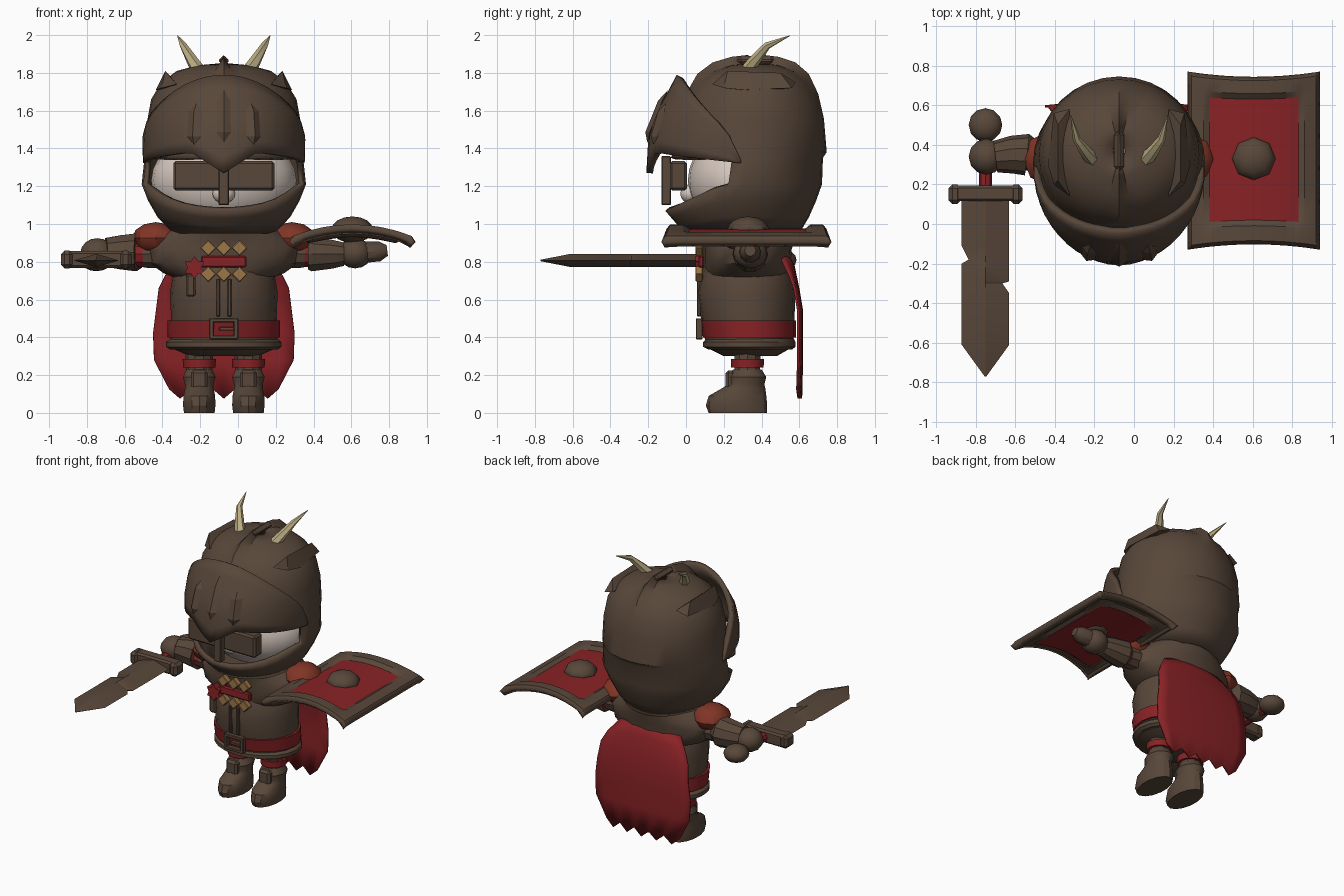
import bpy, bmesh, math
from mathutils import Vector, Matrix

CX = -0.075  # body centre line


def material(name, rgb):
    m = bpy.data.materials.new(name)
    m.diffuse_color = (*rgb, 1)
    return m


BROWN = material("worn_brown", (0.098, 0.063, 0.042))
RED = material("cloth_red", (0.25, 0.016, 0.019))
RUST = material("rust_red", (0.22, 0.036, 0.019))
GOLD = material("old_gold", (0.33, 0.18, 0.065))
BONE = material("bone", (0.50, 0.42, 0.23))
SKIN = material("pale_skin", (0.68, 0.58, 0.52))


def finish(name, bm, *mats, angle=32, solid=0):
    bmesh.ops.recalc_face_normals(bm, faces=bm.faces)
    me = bpy.data.meshes.new(name)
    bm.to_mesh(me)
    bm.free()
    for m in mats:
        me.materials.append(m)
    for p in me.polygons:
        p.use_smooth = True
    me.set_sharp_from_angle(angle=math.radians(angle))
    ob = bpy.data.objects.new(name, me)
    bpy.context.collection.objects.link(ob)
    if solid:
        mod = ob.modifiers.new("thickness", "SOLIDIFY")
        mod.thickness, mod.offset = solid, -1
    return ob


def loft(name, rings, mat, closed=True, caps=True, solid=0, keep=None, mats=None, pick=None):
    """Skin a list of point rings (or open rows)."""
    bm = bmesh.new()
    vs = [[bm.verts.new(p) for p in r] for r in rings]
    n = len(vs[0])
    for i in range(len(vs) - 1):
        for j in range(n if closed else n - 1):
            if keep and not keep(i, j):
                continue
            k = (j + 1) % n
            f = bm.faces.new((vs[i][j], vs[i][k], vs[i + 1][k], vs[i + 1][j]))
            if pick:
                f.material_index = pick(f.calc_center_median())
    if caps and closed:
        bm.faces.new(vs[0])
        bm.faces.new(vs[-1])
    return finish(name, bm, *(mats or [mat]), solid=solid)


def oval(name, rows, mat, x=CX, n=16):
    """Stack of ovals: (z, half width, y front, y back)."""
    rings = []
    for z, rx, y0, y1 in rows:
        rings.append([(x + rx * math.sin(a), (y0 + y1) / 2 - (y1 - y0) / 2 * math.cos(a), z)
                      for a in (2 * math.pi * k / n for k in range(n))])
    return loft(name, rings, mat)


def tube(name, pts, mat, n=10):
    """Round sections (x, y, z, radius) along a path."""
    rings = []
    for i, p in enumerate(pts):
        d = Vector(pts[min(i + 1, len(pts) - 1)][:3]) - Vector(pts[max(i - 1, 0)][:3])
        s = d.cross(Vector((0, 0, 1)) if abs(d.z) < 0.9 * d.length else Vector((0, 1, 0))).normalized()
        t = s.cross(d).normalized()
        rings.append([Vector(p[:3]) + p[3] * (s * math.cos(a) + t * math.sin(a))
                      for a in (2 * math.pi * k / n for k in range(n))])
    return loft(name, rings, mat)


def ball(name, c, r, mat, u=12, v=8):
    bm = bmesh.new()
    bmesh.ops.create_uvsphere(bm, u_segments=u, v_segments=v, radius=1,
                              matrix=Matrix.Translation(c) @ Matrix.Diagonal((*r, 1)))
    return finish(name, bm, mat, angle=40)


def box(name, c, s, mat, bevel=0.01, turn=0):
    bm = bmesh.new()
    bmesh.ops.create_cube(bm, size=1, matrix=Matrix.Translation(c) @ Matrix.Rotation(turn, 4, 'Y')
                          @ Matrix.Diagonal((*s, 1)))
    if bevel:
        bmesh.ops.bevel(bm, geom=bm.edges[:], offset=bevel, segments=1, affect='EDGES')
    return finish(name, bm, mat, angle=25)


def hull(name, pts, mat):
    bm = bmesh.new()
    for p in pts:
        bm.verts.new(p)
    bmesh.ops.convex_hull(bm, input=bm.verts[:])
    return finish(name, bm, mat, angle=20)


def lerp(table, t):
    for a, b in zip(table, table[1:]):
        if t <= b[0]:
            f = max(0, (t - a[0]) / (b[0] - a[0]))
            return [p + (q - p) * f for p, q in zip(a, b)]
    return table[-1]


# Helmet: skull, back and chin guard in one shell with a face opening
SKULL = [(0.95, 0.27, 0.0, 0.60), (1.0, 0.32, -0.05, 0.63), (1.07, 0.38, -0.11, 0.67),
         (1.21, 0.435, -0.11, 0.72), (1.35, 0.42, -0.08, 0.725), (1.38, 0.415, -0.07, 0.745),
         (1.55, 0.405, -0.03, 0.73), (1.66, 0.385, 0.0, 0.70), (1.75, 0.33, 0.06, 0.65),
         (1.81, 0.25, 0.14, 0.58), (1.84, 0.14, 0.24, 0.49), (1.85, 0.03, 0.33, 0.41)]
N = 32
rows = [[] for _ in range(12)]
for k in range(N):
    a = 2 * math.pi * k / N
    lip = min(1.21, 1.07 + 0.19 * (1 - math.cos(a)))
    heights = [0.95 + (lip - 0.95) * t / 3 for t in range(4)] + [r[0] for r in SKULL[4:]]
    for row, h in zip(rows, heights):
        z, rx, y0, y1 = lerp(SKULL, h)
        crest = 0.045 * min(1, max(0, (h - 1.5) / 0.25)) if k % (N // 2) == 0 else 0
        row.append((CX + rx * math.sin(a), (y0 + y1) / 2 - (y1 - y0) / 2 * math.cos(a), z + crest))
loft("helmet", rows, BROWN, solid=0.03, caps=False,
     keep=lambda i, j: not (i == 3 and (j < 7 or j >= N - 7)))
box("helmet_crown", (CX, 0.37, 1.865), (0.05, 0.2, 0.05), BROWN, 0.02)

# Raised visor hinged at the temples
VISOR = [(1.27, 0.425, -0.21), (1.45, 0.435, -0.20), (1.58, 0.42, -0.165), (1.78, 0.34, -0.05)]
LOWER = [(0, 1.27), (24, 1.38), (60, 1.35), (92, 1.32)]


def visor_point(a, z, out=0):
    _, rx, yf = lerp(VISOR, z)
    return (CX + (rx + out) * math.sin(a), 0.29 - (0.29 - yf + out) * math.cos(a), z)


cols = []
for k in range(-12, 13):
    a = math.radians(k * 7.5)
    lo = lerp(LOWER, abs(k * 7.5))[1]
    hi = 1.34 + 0.45 * max(0, math.cos(a)) ** 0.6
    cols.append([visor_point(a, lo + (hi - lo) * t / 6) for t in range(7)])
loft("visor", cols, BROWN, closed=False, solid=0.035)

# Breathing ridges on the visor
for s, z0, z1 in ((-1, 1.42, 1.64), (0, 1.43, 1.71), (1, 1.42, 1.64)):
    c, w, m = s * 0.37, 0.09, (z1 - z0) / 5
    pts = [visor_point(c + u * w, z, o) for u, z, o in
           ((0, z0, 0.004), (-1, z0 + m, 0.004), (1, z0 + m, 0.004), (-1, z1 - m, 0.004),
            (1, z1 - m, 0.004), (0, z1, 0.004), (0, z0 + m, 0.025), (0, z1 - m, 0.025))]
    hull("visor_ridge", pts, BROWN)

# Face, eye mask and nose guard
ball("face", (CX, 0.30, 1.23), (0.385, 0.29, 0.27), SKIN, 24, 14)
ball("nose", (CX, 0.02, 1.16), (0.06, 0.05, 0.05), SKIN)
box("eye_mask", (CX, -0.04, 1.255), (0.535, 0.09, 0.155), BROWN, 0.012)
box("nose_guard", (CX, -0.105, 1.23), (0.055, 0.05, 0.26), BROWN, 0.005)

# Paired parts
for s in (-1, 1):
    def X(d):
        return CX + s * d
    tube("horn", [(X(0.12), 0.31, 1.79, 0.04), (X(0.165), 0.36, 1.86, 0.032),
                  (X(0.215), 0.43, 1.945, 0.02), (X(0.245), 0.55, 1.997, 0.002)], BONE, 6)
    hull("helmet_fin", [(X(0.25), 0.14, 1.74), (X(0.31), 0.22, 1.81), (X(0.33), 0.20, 1.72),
                        (X(0.31), 0.50, 1.80), (X(0.36), 0.30, 1.71), (X(0.25), 0.58, 1.75),
                        (X(0.33), 0.56, 1.72), (X(0.25), 0.36, 1.70)], BROWN)
    ball("shoulder_pad", (X(0.36), 0.33, 0.925), (0.125, 0.135, 0.085), RUST, 8, 6)
    tube("sleeve", [(X(0.30), 0.34, 0.85, 0.09), (X(0.43), 0.34, 0.84, 0.075)], BROWN)
    tube("cuff", [(X(0.41), 0.34, 0.84, 0.07), (X(0.47), 0.34, 0.84, 0.07)], RED)
    # Legs and boots
    lx = X(0.13)
    tube("leg", [(lx, 0.325, 0.20, 0.07), (lx, 0.325, 0.38, 0.075)], BROWN)
    tube("knee_band", [(lx, 0.325, 0.24, 0.086), (lx, 0.325, 0.285, 0.088)], RED, 12)
    oval("boot", [(0, 0.083, 0.12, 0.43), (0.04, 0.088, 0.105, 0.43), (0.09, 0.086, 0.12, 0.425),
                  (0.13, 0.078, 0.19, 0.42), (0.15, 0.078, 0.22, 0.415), (0.19, 0.088, 0.22, 0.425),
                  (0.23, 0.07, 0.25, 0.40)], BROWN, lx, 14)
    box("shin_plate", (lx, 0.235, 0.175), (0.09, 0.05, 0.10), BROWN, 0.015)

# Torso, belt and chest
oval("tunic", [(0.30, 0.18, 0.20, 0.48), (0.34, 0.27, 0.12, 0.55), (0.39, 0.285, 0.10, 0.57),
               (0.52, 0.28, 0.075, 0.575), (0.64, 0.285, 0.06, 0.58), (0.72, 0.27, 0.075, 0.57),
               (0.85, 0.22, 0.12, 0.52)], BROWN, n=20)
oval("tunic_hem", [(0.335, 0.285, 0.12, 0.56), (0.35, 0.305, 0.09, 0.58), (0.375, 0.305, 0.09, 0.58),
                   (0.395, 0.28, 0.11, 0.57)], BROWN, n=20)
oval("belt", [(0.40, 0.297, 0.09, 0.583), (0.49, 0.297, 0.07, 0.583)], RED, n=20)
oval("mantle", [(0.70, 0.22, 0.10, 0.53), (0.74, 0.32, 0.10, 0.55), (0.79, 0.39, 0.09, 0.555),
                (0.87, 0.41, 0.09, 0.56), (0.92, 0.36, 0.08, 0.58), (0.99, 0.26, 0.05, 0.59)], BROWN, n=20)
bx, bz = CX, 0.445
for dx, dz, w, h in ((-0.065, 0, 0.025, 0.11), (0.065, 0, 0.025, 0.11), (0, 0.045, 0.15, 0.022),
                     (0, -0.045, 0.15, 0.022), (0.015, 0, 0.08, 0.02)):
    box("buckle", (bx + dx, 0.07, bz + dz), (w, 0.035, h), BROWN, 0.004)
for dx in (-0.03, 0.03):
    box("tunic_fold", (CX + dx, 0.068, 0.61), (0.02, 0.02, 0.2), BROWN, 0.005)

# Chest ornaments
box("chest_band", (CX, 0.08, 0.80), (0.24, 0.03, 0.06), RED, 0.008)
for z in (0.873, 0.735):
    for d in (-0.083, 0, 0.083):
        box("chest_diamond", (CX + d, 0.07, z), (0.06, 0.04, 0.06), GOLD, 0.004, math.pi / 4)
star = [[(-0.23 + r * math.sin(k * math.pi / 6), y, 0.77 + r * math.cos(k * math.pi / 6))
         for k, r in ((k, 0.06 if k % 2 == 0 else 0.038) for k in range(12))] for y in (0.05, 0.10)]
loft("rosette", star, RED)
box("rosette_ribbon", (-0.25, 0.075, 0.675), (0.05, 0.025, 0.12), BROWN, 0.01)

# Cape with a torn hem
CAPE = [(0.87, 0.53, 0.24), (0.78, 0.575, 0.31), (0.66, 0.60, 0.345), (0.54, 0.62, 0.36),
        (0.42, 0.62, 0.375), (0.28, 0.62, 0.37), (0.10, 0.615, 0.29)]
cape = []
for i, (z, y, w) in enumerate(CAPE):
    row = []
    for k in range(-5, 6):
        u = k / 5
        drop = 0.05 * u * u if i < 2 else (0.025 * (-1) ** k if i == 6 else 0)
        row.append((CX + w * u, y - 0.02 * u * u, z - drop))
    cape.append(row)
loft("cape", cape, RED, closed=False, solid=0.012)

# Sword arm
tube("sword_gauntlet", [(-0.52, 0.34, 0.85, 0.085), (-0.54, 0.35, 0.85, 0.105), (-0.62, 0.35, 0.85, 0.095),
                        (-0.70, 0.34, 0.85, 0.08)], BROWN)
ball("sword_hand", (-0.745, 0.34, 0.845), (0.09, 0.09, 0.08), BROWN)

# Notched sword
BLADE = [(0.15, 0.12, 0.12), (-0.11, 0.12, 0.12), (-0.18, 0.085, 0.12), (-0.20, 0.12, 0.12),
         (-0.29, 0.12, 0.12), (-0.30, 0.12, 0.085), (-0.35, 0.12, 0.12), (-0.61, 0.12, 0.12),
         (-0.77, 0.004, 0.004)]
loft("sword_blade", [[(-0.75 - l, y, 0.807), (-0.75, y, 0.807 + min(0.035, l)), (-0.75 + r, y, 0.807),
                      (-0.75, y, 0.807 - min(0.035, l))] for y, l, r in BLADE], BROWN)
box("sword_guard", (-0.75, 0.155, 0.812), (0.34, 0.08, 0.09), BROWN, 0.012)
for x in (-0.905, -0.595):
    box("guard_end", (x, 0.15, 0.812), (0.065, 0.10, 0.095), BROWN, 0.02)
tube("sword_grip", [(-0.75, 0.15, 0.81, 0.033), (-0.75, 0.47, 0.81, 0.033)], RED, 8)
ball("sword_pommel", (-0.75, 0.50, 0.81), (0.085, 0.085, 0.06), BROWN)

# Shield arm
tube("shield_gauntlet", [(0.37, 0.34, 0.84, 0.085), (0.39, 0.34, 0.84, 0.095), (0.50, 0.34, 0.84, 0.08),
                         (0.56, 0.34, 0.84, 0.065)], BROWN)
ball("shield_hand", (0.62, 0.34, 0.845), (0.09, 0.09, 0.08), BROWN)
tube("shield_grip", [(0.66, 0.34, 0.85, 0.06), (0.75, 0.34, 0.855, 0.055), (0.79, 0.34, 0.86, 0.03)], BROWN)

# Curved shield with raised frame and red panel
XS = (0.27, 0.29, 0.35, 0.38, 0.45, 0.53, 0.605, 0.68, 0.76, 0.83, 0.86, 0.92, 0.94)
YS = (-0.13, -0.11, -0.03, 0.0, 0.16, 0.33, 0.49, 0.65, 0.68, 0.75, 0.77)
grid = []
for i, y in enumerate(YS):
    row = []
    for j, x in enumerate(XS):
        e = min(i, j, len(YS) - 1 - i, len(XS) - 1 - j)
        s = (x - 0.605) / 0.335
        lift = (0.045, 0.068, 0.068)[e] if e < 3 else 0.045
        row.append((x, 0.325 + (y - 0.325) * (0.94 + 0.06 * s * s), 0.86 + 0.07 * (1 - s * s) + lift))
    grid.append(row)
loft("shield", grid, BROWN, closed=False, solid=0.045, mats=[BROWN, RED],
     pick=lambda c: int(0.38 < c.x < 0.83 and 0.01 < c.y < 0.64))
ball("shield_boss", (0.605, 0.33, 0.97), (0.11, 0.11, 0.07), BROWN, 8, 8)
